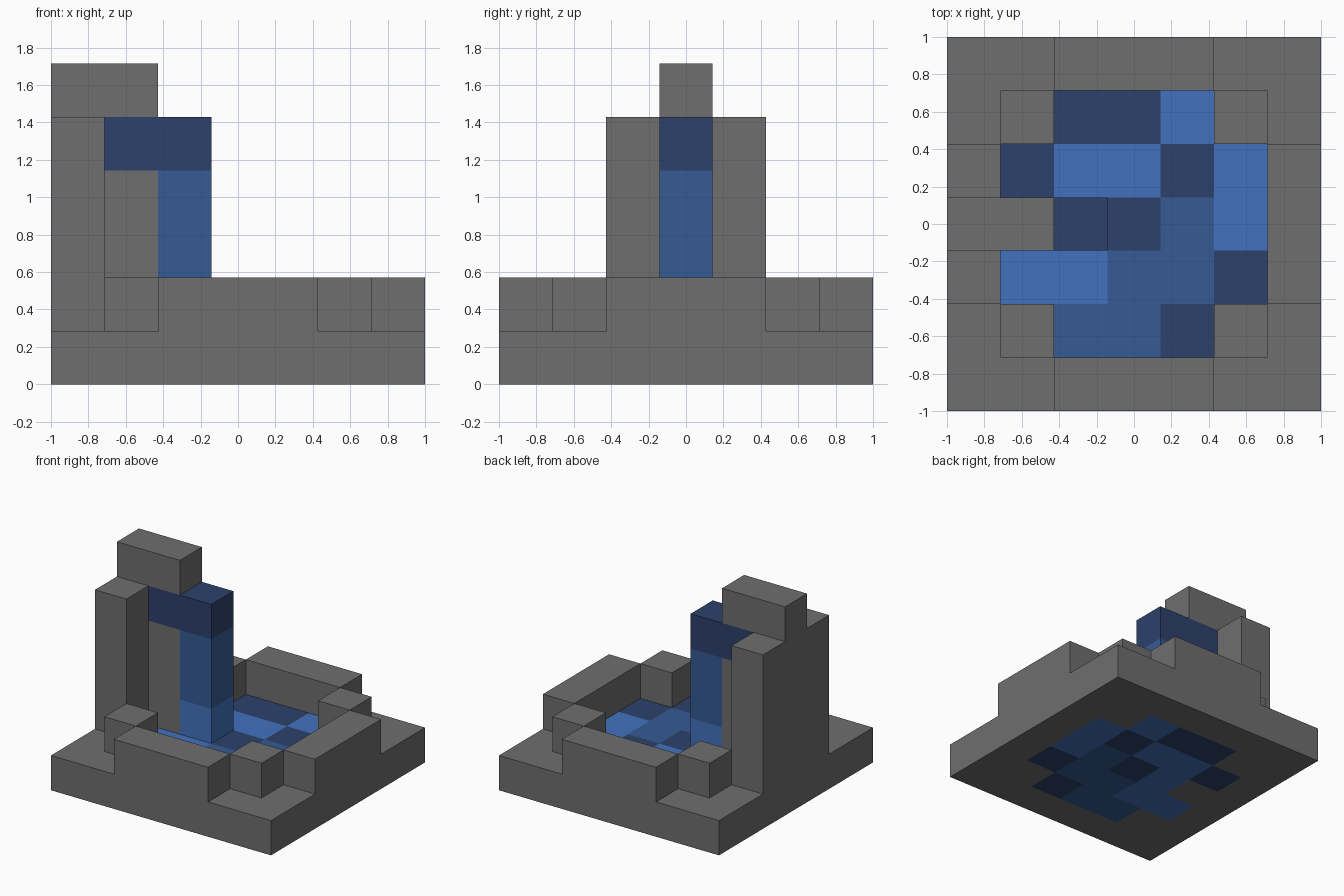
import bpy, bmesh, math
from mathutils import Vector

cube = bpy.data.objects.get("Cube")
if cube:
    bpy.data.objects.remove(cube, do_unlink=True)

U = 2 / 7          # edge of one block; the footprint is 7 x 7 blocks


def srgb(h):
    vals = [int(h[i:i + 2], 16) / 255 for i in (0, 2, 4)]
    return tuple(c / 12.92 if c <= 0.04045 else ((c + 0.055) / 1.055) ** 2.4 for c in vals) + (1.0,)


def material(name, hex_colour):
    m = bpy.data.materials.new(name)
    m.use_nodes = True
    m.diffuse_color = srgb(hex_colour)
    bsdf = next(n for n in m.node_tree.nodes if n.type == 'BSDF_PRINCIPLED')
    bsdf.inputs["Base Color"].default_value = srgb(hex_colour)
    return m


MATS = {
    "S": material("stone_grey", "6E6E6E"),
    "D": material("deep_blue", "2D416B"),
    "M": material("mid_blue", "365A94"),
    "L": material("light_blue", "4271BD"),
}

cells = {}         # block position -> (part name, colour key)


def fill(part, key, xs, ys, zs):
    """Fill an inclusive range of blocks."""
    for x in range(xs[0], xs[1] + 1):
        for y in range(ys[0], ys[1] + 1):
            for z in range(zs[0], zs[1] + 1):
                cells[x, y, z] = (part, key)


# Stone slab, with the pool set into it (rows run from back to front)
fill("stone_base", "S", (0, 6), (0, 6), (0, 0))
POOL = [".DDL.",
        "DLLDL",
        ".LDML",
        "LLMMD",
        ".MMD."]
for r, row in enumerate(POOL):
    for c, key in enumerate(row):
        if key != ".":
            cells[c + 1, 5 - r, 0] = ("pool_water", key)

# Low rim around the pool
fill("front_rim", "S", (2, 4), (0, 0), (1, 1))
fill("back_rim", "S", (2, 4), (6, 6), (1, 1))
fill("side_rim", "S", (6, 6), (2, 4), (1, 1))
for x, xn in ((1, "right"), (5, "left")):
    for y, yn in ((1, "front"), (5, "back")):
        fill(f"{yn}_{xn}_corner_stone", "S", (x, x), (y, y), (1, 1))

# Fountain wall, spout backing and top stone
fill("fountain_wall", "S", (0, 0), (2, 4), (1, 4))
fill("spout_backing", "S", (1, 1), (3, 3), (0, 3))
fill("top_stone", "S", (0, 1), (3, 3), (5, 5))

# Falling water: dark lip, mid stream, light splash at the foot
fill("waterfall", "D", (1, 2), (3, 3), (4, 4))
fill("waterfall", "M", (2, 2), (3, 3), (2, 3))
fill("waterfall", "L", (2, 2), (3, 3), (1, 1))


def build(part):
    """Make one object from its blocks, leaving out buried faces."""
    own = {p: k for p, (n, k) in cells.items() if n == part}
    keys = sorted(set(own.values()))
    bm = bmesh.new()
    for p, key in own.items():
        centre = Vector(p) + Vector((0.5, 0.5, 0.5))
        for axis in range(3):
            for sign in (-1, 1):
                n = Vector((0, 0, 0))
                n[axis] = sign
                if tuple(int(a + b) for a, b in zip(p, n)) in cells:
                    continue
                u = Vector((0, 0, 0))
                u[(axis + 1) % 3] = 0.5
                v = n.cross(u)
                mid = centre + n * 0.5
                quad = [mid - u - v, mid + u - v, mid + u + v, mid - u + v]
                f = bm.faces.new([bm.verts.new((q - Vector((3.5, 3.5, 0))) * U) for q in quad])
                f.material_index = keys.index(key)
    bmesh.ops.remove_doubles(bm, verts=bm.verts, dist=1e-4)
    # Merge flat neighbours of the same colour
    bmesh.ops.dissolve_limit(bm, angle_limit=math.radians(1), verts=bm.verts,
                             edges=bm.edges, delimit={'MATERIAL'})
    me = bpy.data.meshes.new(part)
    bm.to_mesh(me)
    bm.free()
    for k in keys:
        me.materials.append(MATS[k])
    bpy.context.collection.objects.link(bpy.data.objects.new(part, me))


for part in sorted({n for n, _ in cells.values()}):
    build(part)
